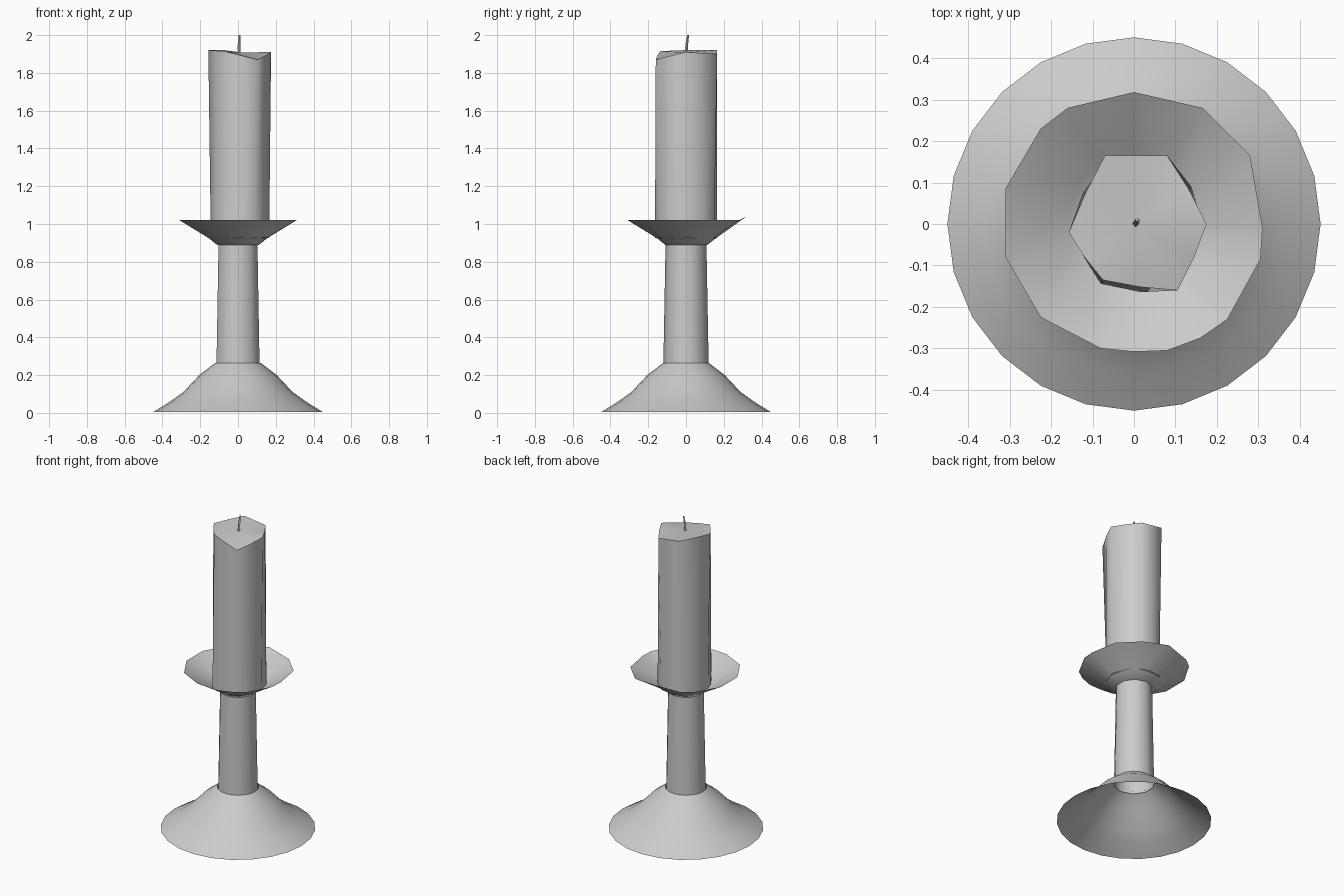
import bpy, bmesh
from math import cos, sin, pi, radians

if "Cube" in bpy.data.objects:
    bpy.data.objects.remove(bpy.data.objects["Cube"])


def loft(name, rings, cap_bottom=False, cap_top=False, apex=None, angle=40):
    """Skin a list of equal-length rings, with optional caps or a top fan."""
    bm = bmesh.new()
    loops = [[bm.verts.new(p) for p in ring] for ring in rings]
    for a, b in zip(loops, loops[1:]):
        n = len(a)
        for i in range(n):
            j = (i + 1) % n
            bm.faces.new((a[i], a[j], b[j], b[i]))
    if cap_bottom:
        bm.faces.new(loops[0][::-1])
    if apex:
        tip = bm.verts.new(apex)
        top = loops[-1]
        for i in range(len(top)):
            bm.faces.new((top[i], top[(i + 1) % len(top)], tip))
    elif cap_top:
        bm.faces.new(loops[-1])
    mesh = bpy.data.meshes.new(name)
    bm.to_mesh(mesh)
    bm.free()
    ob = bpy.data.objects.new(name, mesh)
    bpy.context.collection.objects.link(ob)
    bpy.ops.object.select_all(action='DESELECT')
    ob.select_set(True)
    bpy.context.view_layer.objects.active = ob
    bpy.ops.object.shade_smooth_by_angle(angle=radians(angle))
    return ob


def circle(r, z, n, x=0, y=0, turn=0):
    return [(x + r * cos(2 * pi * i / n + turn), y + r * sin(2 * pi * i / n + turn), z)
            for i in range(n)]


# Flared hollow foot
loft("foot", [circle(r, z, 24) for r, z in
              [(0.45, 0.004), (0.36, 0.06), (0.29, 0.11), (0.205, 0.2), (0.12, 0.265)]])

# Tapered stem
loft("stem", [circle(0.12, 0.25, 10, turn=pi / 10),
              circle(0.108, 0.91, 10, turn=pi / 10)], angle=50)

# Drip pan with a slightly uneven rim
rim = [(0.31, -0.01), (0.28, 0.165), (0.165, 0.28), (0, 0.318), (-0.16, 0.28),
       (-0.225, 0.23), (-0.31, 0.085), (-0.31, -0.08), (-0.225, -0.225), (-0.08, -0.3),
       (0, -0.308), (0.08, -0.305), (0.16, -0.275), (0.225, -0.23), (0.305, -0.085)]
rim_z = [1.02 + (0.018 if i == 3 else 0) for i in range(len(rim))]
loft("drip_pan", [[(x * 0.35, y * 0.35, 0.888) for x, y in rim],
                  [(x * 0.5, y * 0.5, 0.925) for x, y in rim],
                  [(x, y, z) for (x, y), z in zip(rim, rim_z)]], cap_bottom=True)

# Candle with a slanted, dished top
top = [(0.175, 0, 1.91), (0.08, 0.165, 1.9), (-0.07, 0.165, 1.92),
       (-0.157, -0.02, 1.92), (-0.075, -0.135, 1.915), (0.105, -0.16, 1.87)]
wall, foot_ring = [], []
for i, p in enumerate(top):
    q = top[(i + 1) % 6]
    m = [(a + b) / 2 for a, b in zip(p, q)]
    k = 1.0 if i == 1 else 1.03
    wall += [p, (m[0] * k, m[1] * k, m[2])]
for i, (x, y, z) in enumerate(wall):
    d = (x * x + y * y) ** 0.5
    r = 0.145 if x < -0.1 else 0.165
    foot_ring.append((x * r / d, y * r / d, 0.925))
loft("candle", [foot_ring, wall], cap_bottom=True, apex=(0, 0, 1.908), angle=60)

# Leaning wick
loft("wick", [circle(0.008, 1.9, 4, 0.004, 0), circle(0.007, 1.96, 4, 0.006, 0.005),
              circle(0.005, 2.0, 4, 0.008, 0.011)], cap_top=True)
